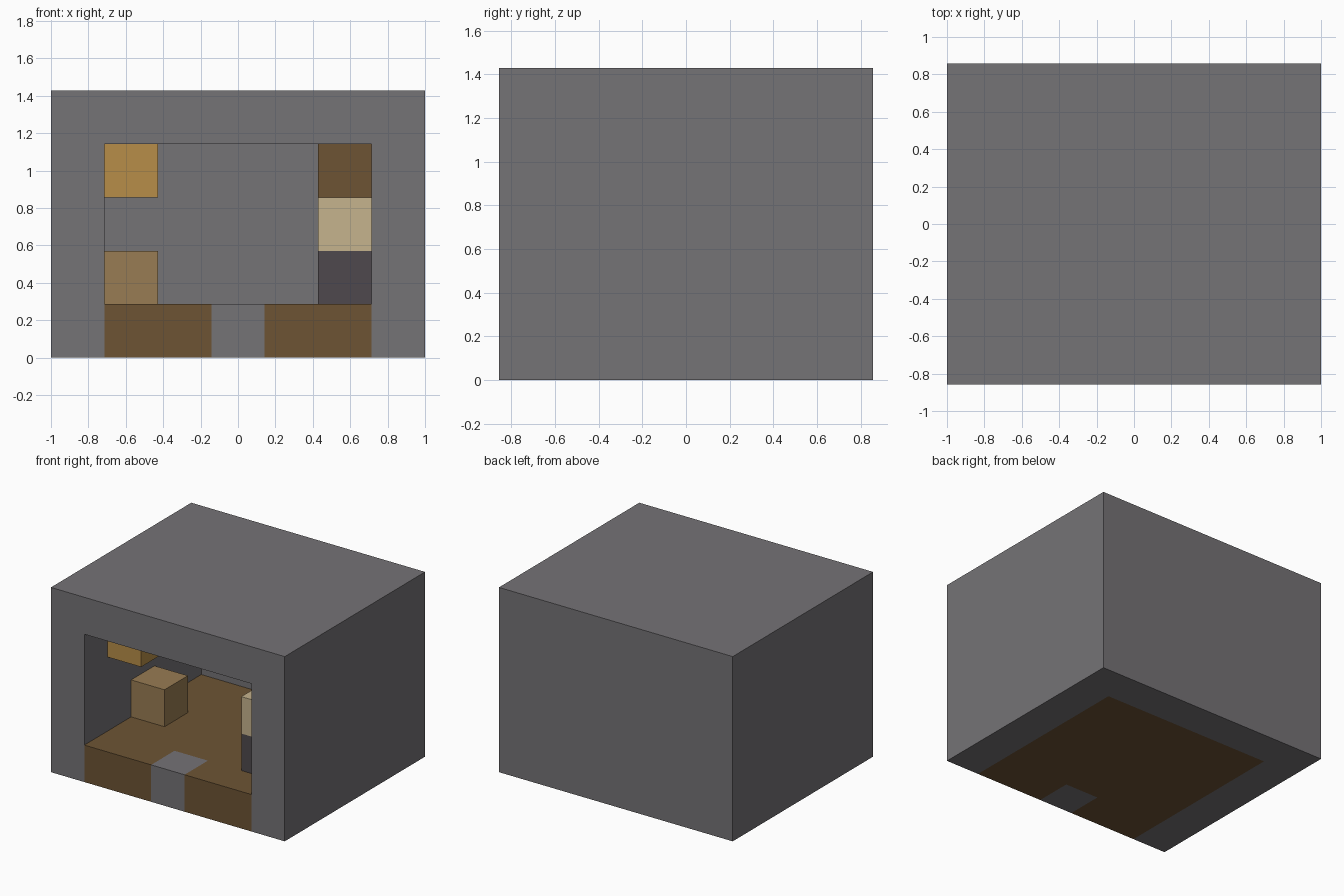
import bpy, bmesh

if "Cube" in bpy.data.objects:
    bpy.data.objects.remove(bpy.data.objects["Cube"], do_unlink=True)

U = 2 / 7                      # one block
NX, NY = 7, 6                  # footprint in blocks


def material(name, rgb):
    lin = [((c / 255 + 0.055) / 1.055) ** 2.4 for c in rgb] + [1]
    m = bpy.data.materials.new(name)
    m.use_nodes = True
    m.diffuse_color = lin
    bsdf = m.node_tree.nodes["Principled BSDF"]
    bsdf.inputs["Base Color"].default_value = lin
    bsdf.inputs["Roughness"].default_value = 0.9
    return m


stone = material("grey stone", (117, 115, 118))
wood = material("brown wood", (109, 84, 52))
tan = material("tan wood", (152, 124, 83))
amber = material("amber", (183, 141, 72))
cream = material("cream", (198, 179, 141))
slate = material("dark slate", (78, 73, 77))


def extrude_plan(name, plan, z0, z1, mat):
    """Extrude a floor-plan outline, in block units, from z0 to z1."""
    bm = bmesh.new()
    verts = [bm.verts.new(((x - NX / 2) * U, (y - NY / 2) * U, z0 * U)) for x, y in plan]
    base = bm.faces.new(verts)
    top = bmesh.ops.extrude_face_region(bm, geom=[base])["geom"]
    bmesh.ops.translate(bm, vec=(0, 0, (z1 - z0) * U),
                        verts=[g for g in top if isinstance(g, bmesh.types.BMVert)])
    bmesh.ops.recalc_face_normals(bm, faces=bm.faces)
    mesh = bpy.data.meshes.new(name)
    bm.to_mesh(mesh)
    bm.free()
    mesh.materials.append(mat)
    obj = bpy.data.objects.new(name, mesh)
    bpy.context.collection.objects.link(obj)
    return obj


def block(name, x, y, z, mat):
    """One cube with its low corner at the given block position."""
    return extrude_plan(name, [(x, y), (x + 1, y), (x + 1, y + 1), (x, y + 1)], z, z + 1, mat)


# Room shell: U-shaped walls open at the front, and a flat roof
extrude_plan("walls", [(0, 0), (1, 0), (1, 5), (6, 5), (6, 0), (7, 0), (7, 6), (0, 6)], 0, 4, stone)
extrude_plan("roof", [(0, 0), (7, 0), (7, 6), (0, 6)], 4, 5, stone)

# Wooden floor with a notch for the stone doorstep
extrude_plan("floor", [(1, 0), (3, 0), (3, 1), (4, 1), (4, 0), (6, 0), (6, 5), (1, 5)], 0, 1, wood)
block("doorstep", 3, 0, 0, stone)

# Furnishings
block("chest", 1, 2, 1, tan)
block("lantern", 1, 1, 3, amber)
block("stove", 5, 1, 1, slate)
block("worktop", 5, 1, 2, cream)
block("wall_cupboard", 5, 2, 3, wood)
